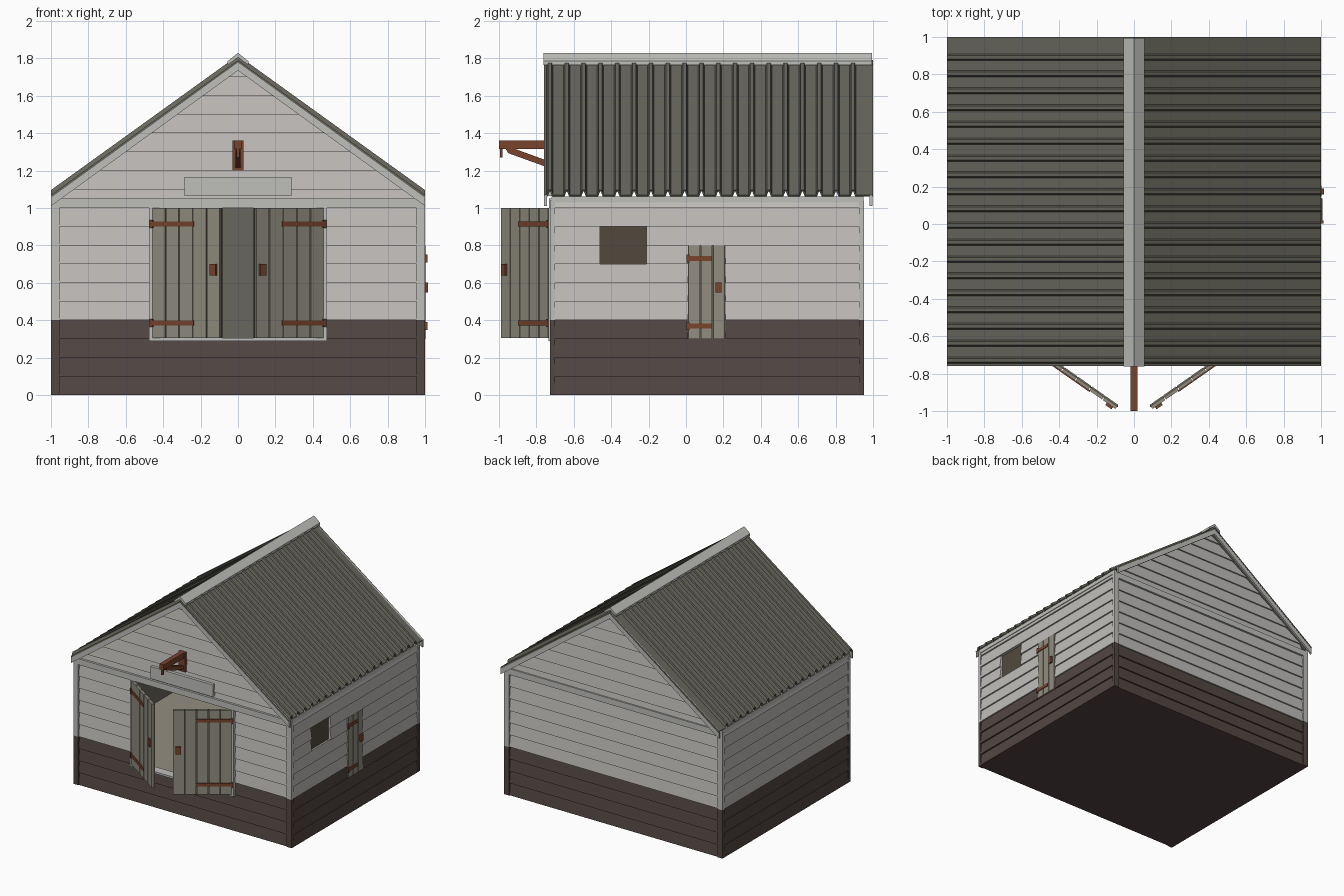
import bpy, bmesh, math
from mathutils import Matrix, Vector

if "Cube" in bpy.data.objects:
    bpy.data.objects.remove(bpy.data.objects["Cube"])


def material(name, *rgb):
    m = bpy.data.materials.new(name)
    m.use_nodes = True
    m.diffuse_color = (*rgb, 1)
    m.node_tree.nodes["Principled BSDF"].inputs["Base Color"].default_value = (*rgb, 1)
    return m


WALL = material("wall_white", .53, .51, .49)
BASE = material("base_brown", .084, .062, .055)
TRIM = material("trim_grey", .52, .52, .50)
WOOD = material("door_wood", .29, .27, .22)
DARK = material("board_gap", .11, .10, .08)
RUST = material("rusty_iron", .19, .058, .027)
ROOF = material("roof_sheet", .14, .136, .11)
GLASS = material("window_brown", .085, .066, .046)

SLOPE, RIDGE, EAVE, SPLIT = .72, 1.79, 1.05, .4
FRONT, BACK, SIDE = .72, .945, 1.0


def finish(name, bm, mats):
    bmesh.ops.recalc_face_normals(bm, faces=bm.faces)
    mesh = bpy.data.meshes.new(name)
    bm.to_mesh(mesh)
    bm.free()
    for m in mats:
        mesh.materials.append(m)
    obj = bpy.data.objects.new(name, mesh)
    bpy.context.collection.objects.link(obj)
    return obj


def add_prism(bm, start, end, mat=0):
    """Join two matching polygons into a closed solid."""
    a = [bm.verts.new(p) for p in start]
    b = [bm.verts.new(p) for p in end]
    faces = [bm.faces.new(a), bm.faces.new(b)]
    for i in range(len(a)):
        j = (i + 1) % len(a)
        faces.append(bm.faces.new((a[i], a[j], b[j], b[i])))
    for f in faces:
        f.material_index = mat


def box(name, lo, hi, mat, matrix=Matrix()):
    bm = bmesh.new()
    ends = [[matrix @ Vector((x, y, z)) for x, y in
             ((lo[0], lo[1]), (hi[0], lo[1]), (hi[0], hi[1]), (lo[0], hi[1]))]
            for z in (lo[2], hi[2])]
    add_prism(bm, *ends)
    return finish(name, bm, [mat])


def extrude_y(name, outline, y0, y1, mat):
    bm = bmesh.new()
    add_prism(bm, [(x, y0, z) for x, z in outline], [(x, y1, z) for x, z in outline])
    return finish(name, bm, [mat])


# Lapped board walls: each row leans out at its lower edge
def lapped_wall(name, place, u0, u1, top, out, holes=(), gable=False):
    bm = bmesh.new()
    z = 0
    while z < top - .001:
        z2 = min(z + .1, top)
        cuts = sorted((h[0], h[1]) for h in holes if h[2] < z + .05 < h[3])
        edges = [u0] + [v for c in cuts for v in c] + [u1]
        for a, b in zip(edges[::2], edges[1::2]):
            lim = [(RIDGE - .02 - h) / SLOPE if gable else 9 for h in (z, z2)]
            rings = []
            for end, sign in ((a, -1), (b, 1)):
                e = [sign * min(sign * end, l) if abs(end) > .9 else end for l in lim]
                rings.append([place(e[0], out - .04, z), place(e[0], out, z),
                              place(e[1], out - .012, z2), place(e[1], out - .04, z2)])
            add_prism(bm, *rings, mat=int(z < SPLIT - .01))
        z = round(z + .1, 3)
    return finish(name, bm, [WALL, BASE])


gable_top = RIDGE - .03
lapped_wall("front_wall", lambda u, d, z: (u, -d, z), -.985, .985, gable_top, FRONT,
            [(-.46, .46, .3, 1.0)], True)
lapped_wall("back_wall", lambda u, d, z: (u, d, z), -.985, .985, gable_top, BACK, (), True)
lapped_wall("left_wall", lambda u, d, z: (d, u, z), -FRONT + .015, BACK - .015, EAVE, SIDE,
            [(.01, .21, .3, .8), (-.46, -.21, .7, .9)])
lapped_wall("right_wall", lambda u, d, z: (-d, u, z), -FRONT + .015, BACK - .015, EAVE, SIDE)

# Solid base, raised floor and inner lining
box("base", (-.97, -.69, 0), (.97, .915, .28), BASE)
box("floor", (-.96, -.69, .28), (.96, .91, .295), WOOD)
box("back_lining", (-.96, .895, .29), (.96, .905, 1.06), ROOF)
for s in (-1, 1):
    box("side_lining", (s * .955, -.68, .29), (s * .96, .9, 1.05), ROOF)

# Corner boards, brown at the bottom
for s in (-1, 1):
    for y0, y1 in ((-.727, -.7), (.925, .952)):
        for z0, z1, m in ((0, SPLIT, BASE), (SPLIT, 1.04, TRIM)):
            box("corner_board", (s * .955, y0, z0), (s, y1, z1), m)
    box("eave_board", (s * .98, -.72, 1.03), (s * .998, .95, 1.062), TRIM)

# Cross boards and blank sign
box("front_cross_board", (-.99, -.732, 1.0), (.99, -.7, EAVE), TRIM)
box("back_cross_board", (-.99, .92, 1.0), (.99, .95, EAVE), TRIM)
box("sign_board", (-.285, -.737, 1.065), (.285, -.7, 1.165), TRIM)

# Ribbed roof sheets
PITCH, RIB = .09, .026
bm = bmesh.new()
section = [(-.76, 0)]
for i in range(20):
    y = -.745 + i * PITCH
    if y + .035 < 1:
        section += [(y, 0), (y + .008, RIB), (y + .027, RIB), (y + .035, 0)]
section.append((1.0, 0))
rows = [[bm.verts.new((x, y, RIDGE - SLOPE * abs(x) + h)) for y, h in section]
        for x in (-1, 0, 1)]
for r0, r1 in zip(rows, rows[1:]):
    for i in range(len(section) - 1):
        bm.faces.new((r0[i], r0[i + 1], r1[i + 1], r1[i]))
roof = finish("roof_sheets", bm, [ROOF])
for poly_up in [roof.data.polygons[0].normal.z > 0]:
    solid = roof.modifiers.new("thickness", "SOLIDIFY")
    solid.thickness = .012
    solid.offset = -1 if poly_up else 1

# Barge boards under the roof ends
barge = [(-1, RIDGE - SLOPE), (0, RIDGE), (1, RIDGE - SLOPE),
         (1, RIDGE - SLOPE - .06), (0, RIDGE - .055), (-1, RIDGE - SLOPE - .06)]
extrude_y("front_barge_board", barge, -.758, -.742, TRIM)
extrude_y("back_barge_board", barge, .982, .998, TRIM)

# Ridge cap
cap = [(-.055, 1.785), (0, 1.83), (.055, 1.785), (.055, 1.765), (0, 1.805), (-.055, 1.765)]
extrude_y("ridge_cap", cap, -.762, .995, TRIM)


# Boarded doors with strap hinges and a handle
def door(name, matrix, width, z0, z1, boards, strap, strap_z, grip, size):
    box(name + "_backing", (0, .004, z0), (width, .012, z1), DARK, matrix)
    step = width / boards
    for i in range(boards):
        box(name + "_board", (i * step + .003, -.01, z0), ((i + 1) * step - .003, .006, z1),
            WOOD, matrix)
        box(name + "_inner_board", (i * step + .003, .01, z0),
            ((i + 1) * step - .003, .016, z1), WOOD, matrix)
    for z in strap_z:
        box(name + "_strap", (0, -.016, z - .013), (strap, -.008, z + .013), RUST, matrix)
        box(name + "_hinge", (-.008, -.02, z - .021), (.01, -.004, z + .021), RUST, matrix)
    u, z = grip
    box(name + "_handle", (u - size[0], -.024, z - size[1]), (u + size[0], -.008, z + size[1]),
        RUST, matrix)


swing = Matrix.Translation((-.455, -.727, 0)) @ Matrix.Rotation(math.radians(-35), 4, "Z")
for side, s in (("right", 1), ("left", -1)):
    door(side + "_barn_door", Matrix.Diagonal((s, 1, 1, 1)) @ swing, .445, .305, 1.0, 5,
         .275, (.385, .915), (.405, .67), (.02, .03))
    box("door_jamb", (s * .455, -.735, .29), (s * .475, -.66, 1.0), TRIM)
box("door_sill", (-.475, -.735, .288), (.475, -.66, .304), TRIM)

door("side_door", Matrix.Translation((.992, .01, 0)) @ Matrix.Rotation(math.pi / 2, 4, "Z"),
     .2, .3, .8, 3, .125, (.37, .73), (.163, .575), (.016, .028))
box("side_window", (.965, -.46, .7), (.975, -.21, .9), GLASS)

# Hoist beam with brace, wall plate and hook
box("hoist_beam", (-.02, -1, 1.315), (.02, -.7, 1.36), RUST)
box("hoist_plate", (-.03, -.735, 1.2), (.03, -.7, 1.36), RUST)
bm = bmesh.new()
brace = [(-.965, 1.318), (-.92, 1.318), (-.72, 1.245), (-.72, 1.21), (-.95, 1.293)]
add_prism(bm, [(-.014, y, z) for y, z in brace], [(.014, y, z) for y, z in brace])
finish("hoist_brace", bm, [RUST])
box("hoist_hook", (-.008, -.995, 1.27), (.008, -.982, 1.316), RUST)
